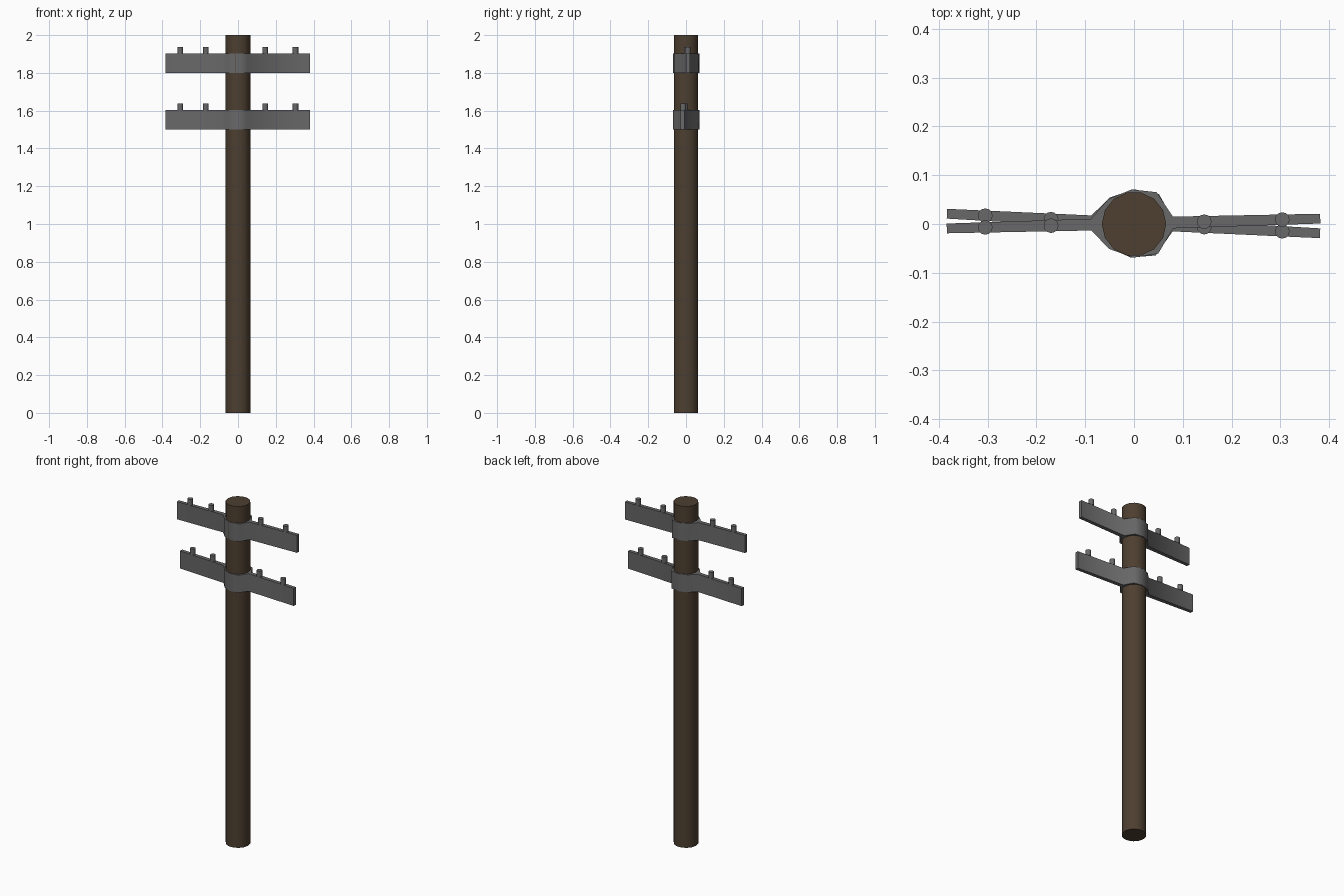
import bpy, bmesh, math

if "Cube" in bpy.data.objects:
    bpy.data.objects.remove(bpy.data.objects["Cube"])

def material(name, rgb):
    m = bpy.data.materials.new(name)
    m.diffuse_color = (*rgb, 1)
    m.use_nodes = True
    m.node_tree.nodes["Principled BSDF"].inputs["Base Color"].default_value = m.diffuse_color
    return m

WOOD = material("dark_wood", (0.075, 0.05, 0.03))
METAL = material("dark_grey", (0.14, 0.14, 0.14))

def cylinder(name, radius, sides, x, y, z0, z1, mat):
    bpy.ops.mesh.primitive_cylinder_add(vertices=sides, radius=radius, depth=z1 - z0,
                                        location=(x, y, (z0 + z1) / 2),
                                        rotation=(0, 0, math.pi / 2))
    ob = bpy.context.object
    ob.name = name
    ob.data.materials.append(mat)
    bpy.ops.object.shade_smooth_by_angle(angle=math.radians(40))
    return ob

# Half outline of a crossarm seen from above, swelling into a collar around the pole
HALF = [(-0.384, 0.010), (-0.088, 0.012), (-0.052, 0.051), (-0.003, 0.070),
        (0.048, 0.063), (0.080, 0.012), (0.382, 0.010)]

def crossarm(name, z, height, angle):
    bm = bmesh.new()
    outline = HALF + [(x, -y) for x, y in reversed(HALF)]
    face = bm.faces.new([bm.verts.new((x, y, 0)) for x, y in outline])
    top = bmesh.ops.extrude_face_region(bm, geom=[face])["geom"]
    bmesh.ops.translate(bm, vec=(0, 0, height),
                        verts=[v for v in top if isinstance(v, bmesh.types.BMVert)])
    bmesh.ops.recalc_face_normals(bm, faces=bm.faces)
    me = bpy.data.meshes.new(name)
    bm.to_mesh(me)
    bm.free()
    me.materials.append(METAL)
    ob = bpy.data.objects.new(name, me)
    ob.location = (0, 0.001, z)
    ob.rotation_euler.z = angle
    bpy.context.collection.objects.link(ob)
    bpy.ops.object.select_all(action='DESELECT')
    ob.select_set(True)
    bpy.context.view_layer.objects.active = ob
    bpy.ops.object.shade_smooth_by_angle(angle=math.radians(60))
    # Insulator pegs standing on the arm
    for i, x in enumerate((-0.305, -0.170, 0.144, 0.304)):
        cylinder(f"{name}_insulator_{i + 1}", 0.015, 12, x, 0.001 + x * math.tan(angle),
                 z + height, z + height + 0.035, METAL)

# Pole
cylinder("pole", 0.066, 14, 0, 0, 0, 2, WOOD)

# Two slightly skewed crossarms
crossarm("upper_crossarm", 1.80, 0.103, math.radians(1.5))
crossarm("lower_crossarm", 1.50, 0.103, math.radians(-3.0))
